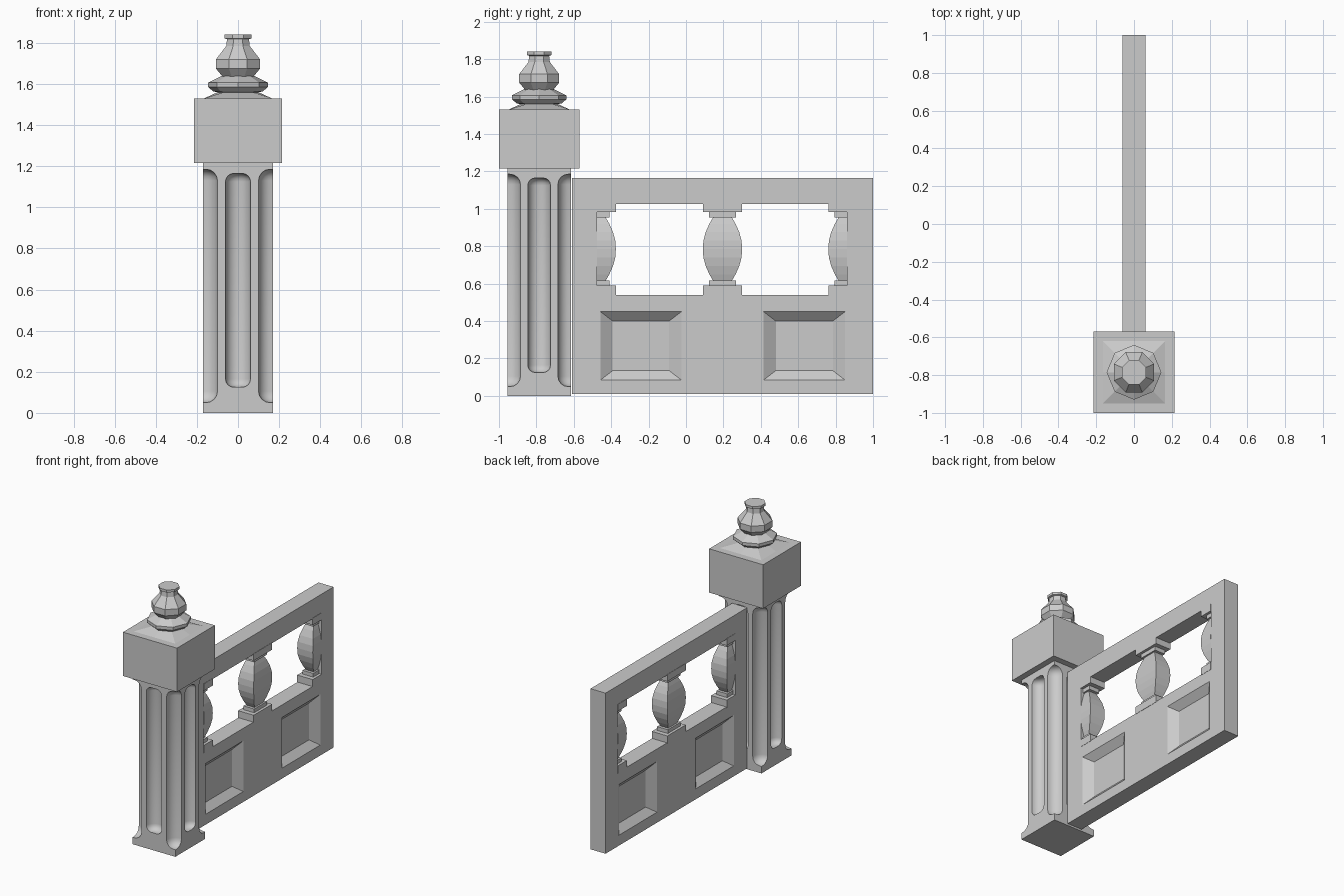
import bpy, bmesh, math

if "Cube" in bpy.data.objects:
    bpy.data.objects.remove(bpy.data.objects["Cube"])

PY = -0.785  # post centre on y


def finish(name, bm, smooth=False):
    bmesh.ops.recalc_face_normals(bm, faces=bm.faces)
    me = bpy.data.meshes.new(name)
    bm.to_mesh(me)
    bm.free()
    ob = bpy.data.objects.new(name, me)
    bpy.context.collection.objects.link(ob)
    return ob


def skin(bm, rings):
    """Join rings of points into a closed solid."""
    vs = [[bm.verts.new(p) for p in r] for r in rings]
    n = len(vs[0])
    for a, b in zip(vs, vs[1:]):
        for i in range(n):
            j = (i + 1) % n
            bm.faces.new((a[i], a[j], b[j], b[i]))
    bm.faces.new(vs[0][::-1])
    bm.faces.new(vs[-1])


def ring(cx, cy, z, r, n, phase=0.0):
    return [(cx + r * math.cos(math.tau * i / n + phase),
             cy + r * math.sin(math.tau * i / n + phase), z) for i in range(n)]


def rect(cx, cy, z, hx, hy):
    return [(cx + sx * hx, cy + sy * hy, z)
            for sx, sy in ((1, 1), (-1, 1), (-1, -1), (1, -1))]


def box(bm, x0, x1, y0, y1, z0, z1):
    cx, cy, hx, hy = (x0 + x1) / 2, (y0 + y1) / 2, (x1 - x0) / 2, (y1 - y0) / 2
    skin(bm, [rect(cx, cy, z0, hx, hy), rect(cx, cy, z1, hx, hy)])


def cut(ob, cutter):
    cutter.hide_render = True
    m = ob.modifiers.new("cut", 'BOOLEAN')
    m.operation, m.solver, m.object = 'DIFFERENCE', 'EXACT', cutter
    bpy.context.view_layer.objects.active = ob
    bpy.ops.object.modifier_apply(modifier=m.name)
    bpy.data.objects.remove(cutter)


def flute(bm, x, y, r, z0, z1, e=0.04):
    """Round-ended groove cutter."""
    steps = [math.radians(a) for a in (0, 22.5, 45, 67.5, 90)]
    prof = [(r - e + e * math.sin(a), e - e * math.cos(a)) for a in steps]
    rings = [ring(x, y, z0 + h, q, 20) for q, h in prof]
    rings += [ring(x, y, z1 - h, q, 20) for q, h in reversed(prof)]
    skin(bm, rings)


# fluted post
bm = bmesh.new()
box(bm, -0.17, 0.17, PY - 0.17, PY + 0.17, 0, 1.215)
post = finish("post", bm)
bm = bmesh.new()
for i in range(4):
    c, s = round(math.cos(i * math.pi / 2)), round(math.sin(i * math.pi / 2))
    flute(bm, 0.17 * c, PY + 0.17 * s, 0.061, 0.125, 1.165)
    flute(bm, 0.17 * (c - s), PY + 0.17 * (c + s), 0.07, 0.05, 1.185, 0.055)
cut(post, finish("flute_cutter", bm))
bpy.ops.object.select_all(action='DESELECT')
post.select_set(True)
bpy.context.view_layer.objects.active = post
bpy.ops.object.shade_smooth_by_angle(angle=math.radians(30))

# cap block
bm = bmesh.new()
box(bm, -0.215, 0.215, PY - 0.215, PY + 0.215, 1.215, 1.53)
finish("post_cap", bm)

# finial: square skirt turning into an eight-sided collar
bm = bmesh.new()
square = [(0.165 * round(math.cos(i * math.pi / 4)),
           PY + 0.165 * round(math.sin(i * math.pi / 4)), 1.53) for i in range(8)]
skin(bm, [square] + [ring(0, PY, z, r, 8) for r, z in
                     ((0.10, 1.56), (0.12, 1.564), (0.145, 1.585),
                      (0.145, 1.607), (0.075, 1.642))])
finish("finial_collar", bm)

# finial bulb, turned half a facet
bm = bmesh.new()
skin(bm, [ring(0, PY, z, r, 8, math.pi / 8) for r, z in
          ((0.08, 1.635), (0.116, 1.675), (0.116, 1.72), (0.062, 1.785),
           (0.058, 1.818), (0.07, 1.822), (0.07, 1.84))])
finish("finial_bulb", bm)

# balustrade panel with a window and recessed fields on both sides
bm = bmesh.new()
box(bm, -0.06, 0.06, -0.61, 1.0, 0.01, 1.165)
panel = finish("balustrade_panel", bm)
bm = bmesh.new()
box(bm, -0.2, 0.2, -0.475, 0.862, 0.54, 1.027)
for y0, y1 in ((-0.457, -0.025), (0.415, 0.85)):
    for s in (-1, 1):
        def field(x, dy, dz):
            return [(s * x, y0 + dy, 0.085 + dz), (s * x, y1 - dy, 0.085 + dz),
                    (s * x, y1 - dy, 0.45 - dz), (s * x, y0 + dy, 0.45 - dz)]
        skin(bm, [field(0.015, 0.065, 0.05), field(0.06, 0, 0), field(0.1, 0, 0)])
cut(panel, finish("panel_cutter", bm))

# balusters: a full one in the middle, halves against the window sides
barrel = [(0.05, 0.615), (0.07, 0.65), (0.09, 0.695), (0.102, 0.74), (0.105, 0.785),
          (0.102, 0.83), (0.09, 0.875), (0.07, 0.92), (0.05, 0.955)]
K = 0.59  # thickness relative to width
for name, cy, side in (("baluster_left", -0.48, -1), ("baluster_middle", 0.195, 0),
                       ("baluster_right", 0.866, 1)):
    bm = bmesh.new()
    skin(bm, [rect(0, cy, z, r * K, r) for r, z in barrel])
    for hy, z0, z1 in ((0.105, 0.535, 0.59), (0.072, 0.59, 0.617),
                       (0.072, 0.953, 0.982), (0.105, 0.982, 1.032)):
        box(bm, -hy * K, hy * K, cy - hy, cy + hy, z0, z1)
    if side:
        edge = -0.475 if side < 0 else 0.862
        geom = bm.verts[:] + bm.edges[:] + bm.faces[:]
        bmesh.ops.bisect_plane(bm, geom=geom, plane_co=(0, edge, 0),
                               plane_no=(0, side, 0), clear_outer=True)
        bmesh.ops.holes_fill(bm, edges=[e for e in bm.edges if e.is_boundary], sides=0)
    finish(name, bm)
